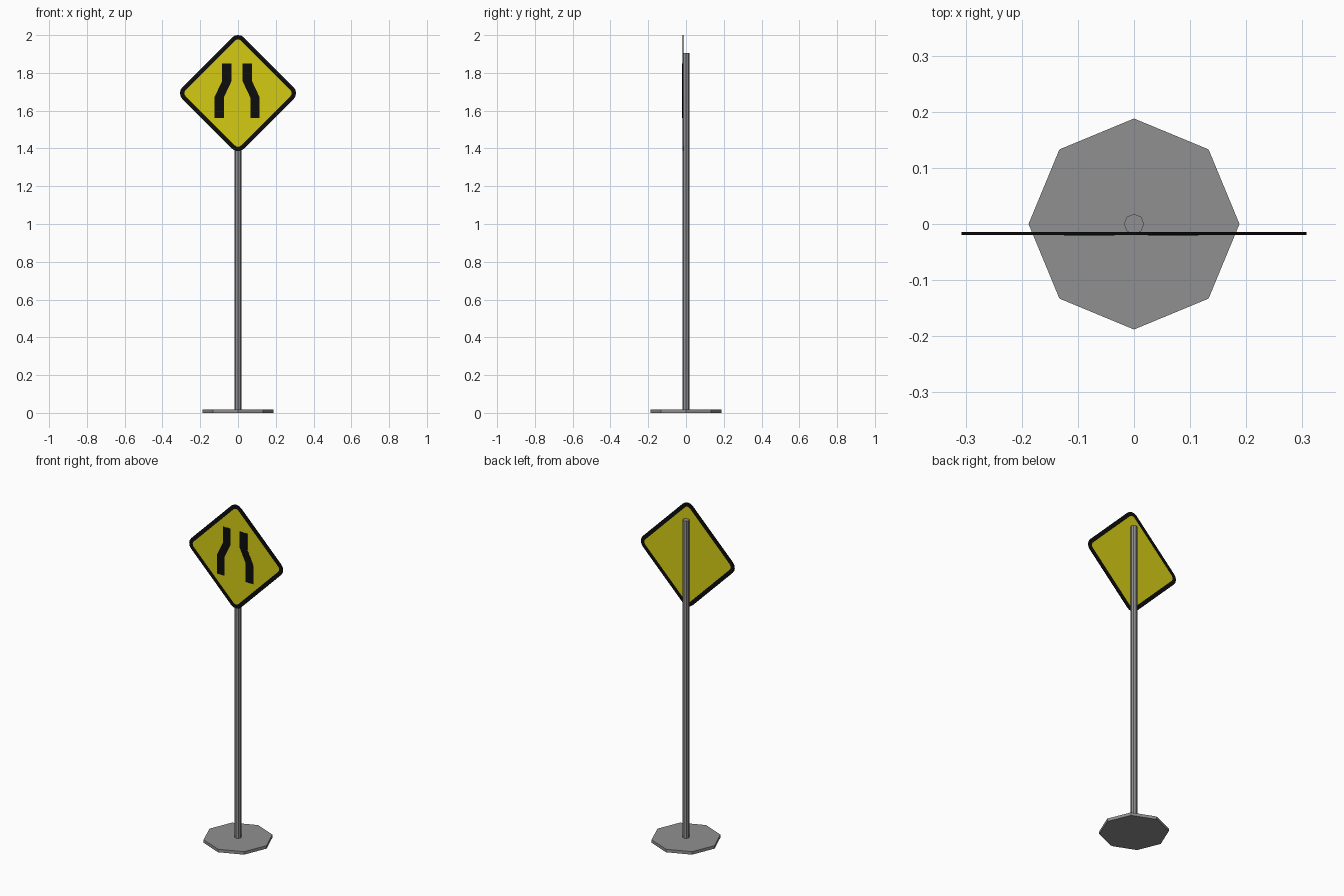
import bpy, bmesh, math

if "Cube" in bpy.data.objects:
    bpy.data.objects.remove(bpy.data.objects["Cube"])


def material(name, rgb):
    m = bpy.data.materials.new(name)
    m.diffuse_color = (*rgb, 1)
    m.use_nodes = True
    m.node_tree.nodes["Principled BSDF"].inputs["Base Color"].default_value = m.diffuse_color
    return m


GREY = material("grey metal", (0.28, 0.28, 0.28))
YELLOW = material("sign yellow", (0.66, 0.60, 0.007))
BLACK = material("sign black", (0.004, 0.004, 0.004))


def add_object(name, bm, *mats):
    bmesh.ops.recalc_face_normals(bm, faces=bm.faces[:])
    me = bpy.data.meshes.new(name)
    bm.to_mesh(me)
    bm.free()
    for m in mats:
        me.materials.append(m)
    ob = bpy.data.objects.new(name, me)
    bpy.context.collection.objects.link(ob)
    return ob


def octagon_column(name, radius, z0, z1):
    bm = bmesh.new()
    ring = [bm.verts.new((radius * math.cos(i * math.pi / 4),
                          radius * math.sin(i * math.pi / 4), z0)) for i in range(8)]
    f = bm.faces.new(ring)
    r = bmesh.ops.extrude_face_region(bm, geom=[f], use_keep_orig=True)
    for v in r["geom"]:
        if isinstance(v, bmesh.types.BMVert):
            v.co.z = z1
    return add_object(name, bm, GREY)


def rounded_diamond(half, radius, zc, steps=4):
    """Outline of a diamond with rounded corners, as (x, z) pairs."""
    d = half - radius * math.sqrt(2)
    pts = []
    for c in range(4):
        a = c * math.pi / 2
        for s in range(steps + 1):
            b = a + math.pi / 4 * (2 * s / steps - 1)
            pts.append((d * math.cos(a) + radius * math.cos(b),
                        zc + d * math.sin(a) + radius * math.sin(b)))
    return pts


# Foot plate and pole
octagon_column("base_plate", 0.188, 0.0, 0.018)
octagon_column("pole", 0.018, 0.018, 1.905)

# Sign board: yellow faces with a black border on both sides
ZC, Y_FRONT, Y_BACK, BORDER = 1.693, -0.0195, -0.0145, 0.023
outer = rounded_diamond(0.326, 0.045, ZC)
inner = rounded_diamond(0.326 - BORDER * math.sqrt(2), 0.045 - BORDER, ZC)
bm = bmesh.new()
rims = []
n = len(outer)
for y in (Y_FRONT, Y_BACK):
    vo = [bm.verts.new((x, y, z)) for x, z in outer]
    vi = [bm.verts.new((x, y, z)) for x, z in inner]
    bm.faces.new(vi).material_index = 0
    for i in range(n):
        j = (i + 1) % n
        bm.faces.new((vo[i], vo[j], vi[j], vi[i])).material_index = 1
    rims.append(vo)
for i in range(n):
    j = (i + 1) % n
    bm.faces.new((rims[0][i], rims[0][j], rims[1][j], rims[1][i])).material_index = 1
add_object("sign_board", bm, YELLOW, BLACK)

# Narrowing road marks: thin bent strips, mirrored left and right
PATH = [(0.055, 1.85), (0.055, 1.755), (0.095, 1.67), (0.095, 1.56)]
HALF_W, SHIFT = 0.025, -0.005
for name, side in (("left_road_mark", -1), ("right_road_mark", 1)):
    bm = bmesh.new()
    rows = []
    for x, z in PATH:
        rows.append([bm.verts.new((side * x + SHIFT + w, y, z))
                     for w, y in ((-HALF_W, Y_FRONT - 0.001), (HALF_W, Y_FRONT - 0.001),
                                  (HALF_W, Y_FRONT + 0.001), (-HALF_W, Y_FRONT + 0.001))])
    for a, b in zip(rows, rows[1:]):
        for i in range(4):
            j = (i + 1) % 4
            bm.faces.new((a[i], a[j], b[j], b[i]))
    bm.faces.new(rows[0])
    bm.faces.new(rows[-1])
    add_object(name, bm, BLACK)
